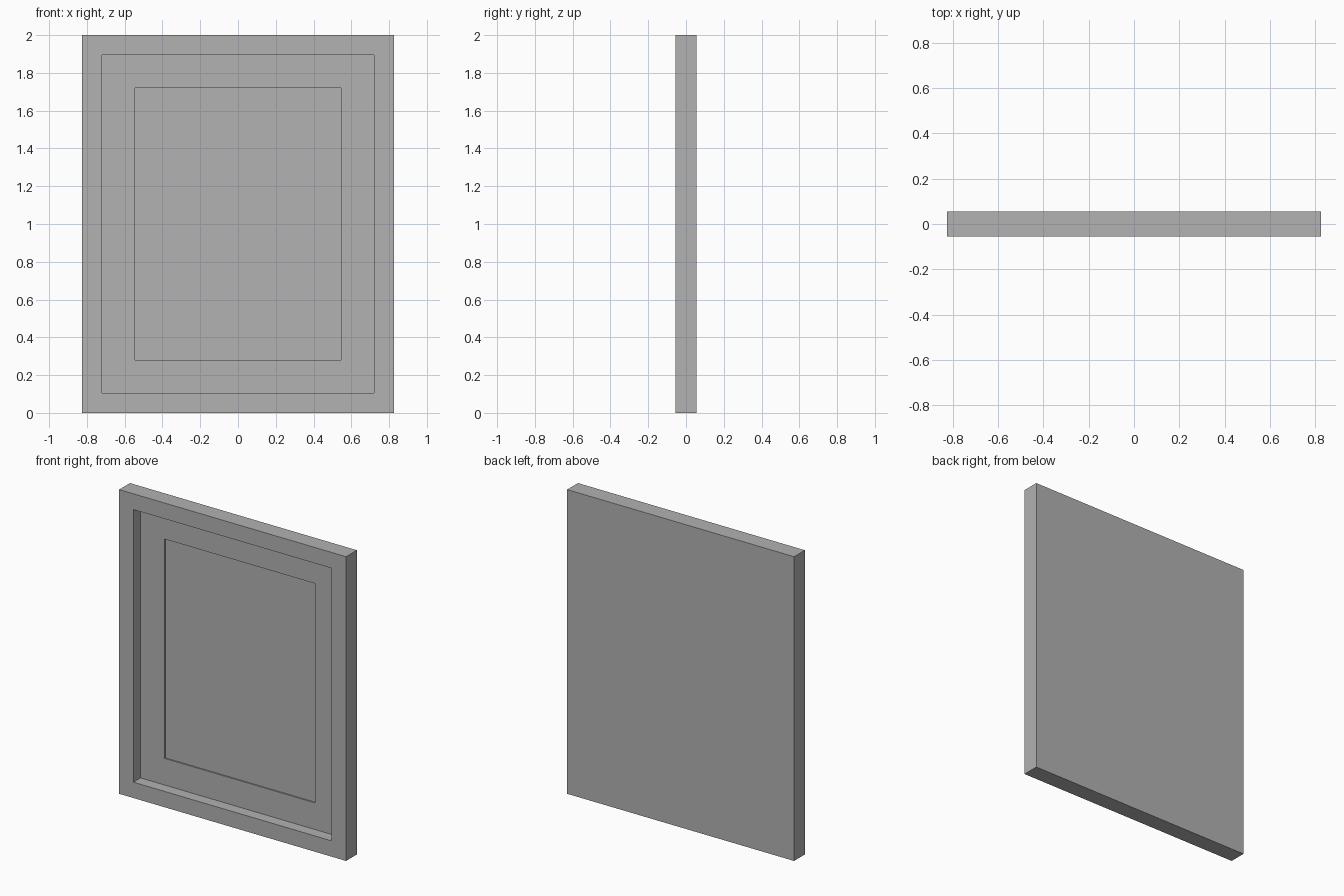
import bpy
import bmesh

if "Cube" in bpy.data.objects:
    bpy.data.objects.remove(bpy.data.objects["Cube"])

# One flat grey for the whole model
grey = bpy.data.materials.new("plain_grey")
grey.diffuse_color = (0.445, 0.445, 0.445, 1.0)
grey.use_nodes = True
grey.node_tree.nodes["Principled BSDF"].inputs["Base Color"].default_value = grey.diffuse_color

HALF_W, HEIGHT, HALF_D = 0.825, 2.0, 0.056
RAIL = 0.104      # width of the frame rails
MAT = 0.175       # width of the mat border
MAT_Y = 0.018     # front of the mat
PICTURE_Y = 0.027 # front of the picture panel


def finish(name, bm):
    bmesh.ops.recalc_face_normals(bm, faces=bm.faces)
    mesh = bpy.data.meshes.new(name)
    bm.to_mesh(mesh)
    bm.free()
    mesh.materials.append(grey)
    obj = bpy.data.objects.new(name, mesh)
    bpy.context.collection.objects.link(obj)
    return obj


def rect(bm, inset, y):
    """Upright rectangle of vertices, inset from the outer border."""
    x, lo, hi = HALF_W - inset, inset, HEIGHT - inset
    return [bm.verts.new((px, y, pz))
            for px, pz in ((-x, lo), (x, lo), (x, hi), (-x, hi))]


def border(name, outer, inner, y0, y1):
    """Rectangular ring with mitred corners."""
    bm = bmesh.new()
    loops = [rect(bm, i, y) for i, y in
             ((outer, y0), (inner, y0), (inner, y1), (outer, y1))]
    for a, b in zip(loops, loops[1:] + loops[:1]):
        for i in range(4):
            j = (i + 1) % 4
            bm.faces.new((a[i], a[j], b[j], b[i]))
    return finish(name, bm)


def panel(name, inset, y0, y1):
    """Solid rectangular board."""
    bm = bmesh.new()
    a, b = rect(bm, inset, y0), rect(bm, inset, y1)
    bm.faces.new(a)
    bm.faces.new(b)
    for i in range(4):
        j = (i + 1) % 4
        bm.faces.new((a[i], a[j], b[j], b[i]))
    return finish(name, bm)


# Outer frame, mat border, and the board that is both picture and flush back
border("frame", 0.0, RAIL, -HALF_D, HALF_D)
border("mat_border", RAIL, RAIL + MAT, MAT_Y, PICTURE_Y)
panel("picture_backing", RAIL, PICTURE_Y, HALF_D)
